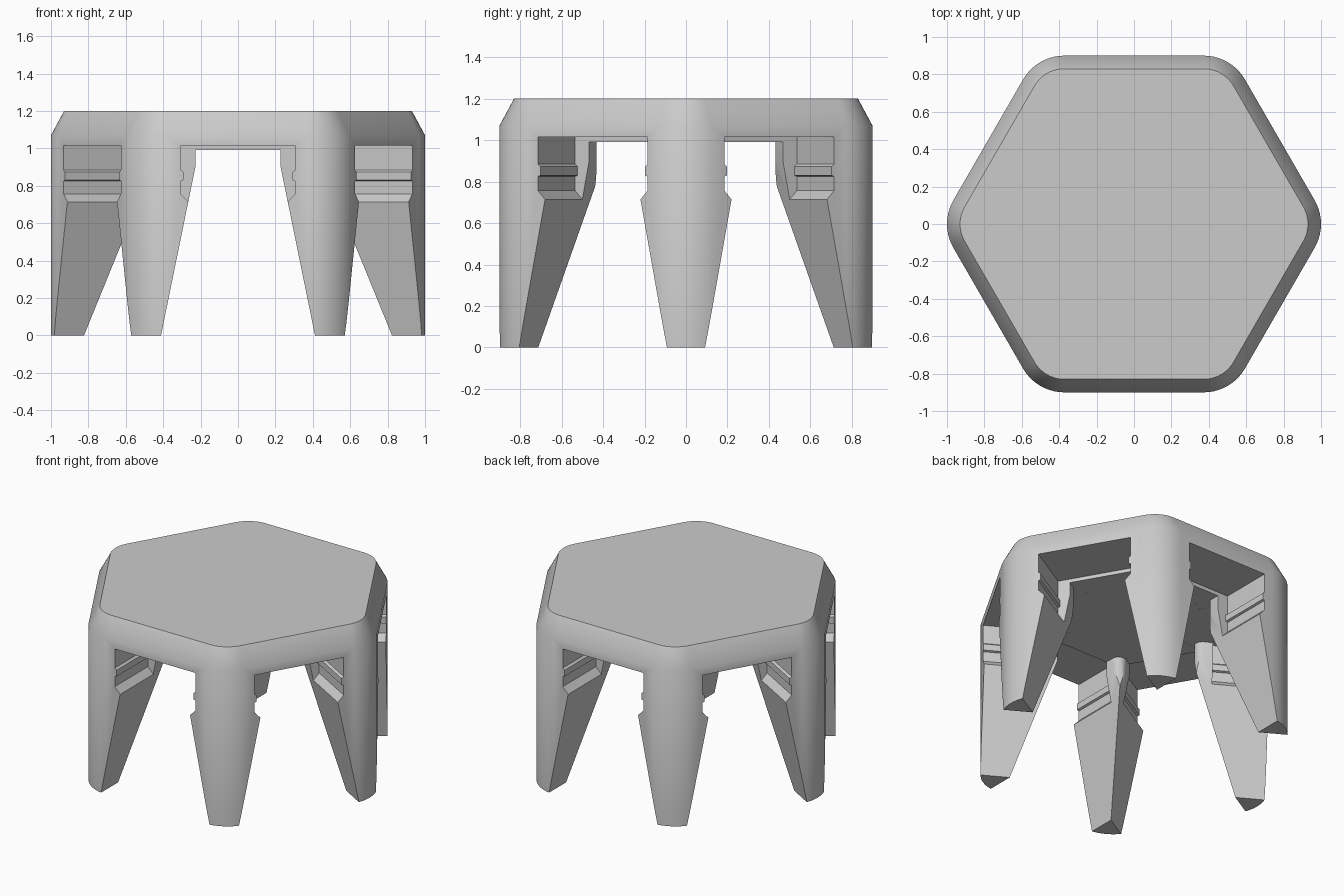
import bpy, bmesh
from math import radians, cos, sin, sqrt
from mathutils import Matrix, Vector

default = bpy.data.objects.get("Cube")
if default:
    bpy.data.objects.remove(default, do_unlink=True)

APOTHEM = 0.9        # centre to flat side
CORNER = 0.254       # corner radius
INSET = 0.07         # top chamfer
CEILING = 0.99       # underside of the seat


def make_object(name, bm):
    bmesh.ops.recalc_face_normals(bm, faces=bm.faces)
    mesh = bpy.data.meshes.new(name)
    bm.to_mesh(mesh)
    bm.free()
    obj = bpy.data.objects.new(name, mesh)
    bpy.context.collection.objects.link(obj)
    return obj


def prism(points, direction, angle):
    """Extrude a planar outline, then turn it about the z axis."""
    bm = bmesh.new()
    face = bm.faces.new([bm.verts.new(p) for p in points])
    result = bmesh.ops.extrude_face_region(bm, geom=[face], use_keep_orig=True)
    moved = [g for g in result["geom"] if isinstance(g, bmesh.types.BMVert)]
    bmesh.ops.translate(bm, vec=Vector(direction), verts=moved)
    bm.transform(Matrix.Rotation(radians(angle), 4, "Z"))
    cutter = make_object("cutter", bm)
    cutter.hide_render = True
    return cutter


def cut(target, cutter):
    mod = target.modifiers.new("cut", "BOOLEAN")
    mod.operation = "DIFFERENCE"
    mod.solver = "EXACT"
    mod.object = cutter
    bpy.context.view_layer.objects.active = target
    bpy.ops.object.modifier_apply(modifier=mod.name)
    bpy.data.objects.remove(cutter, do_unlink=True)


def sector_outline(radius, steps=5):
    """One sixth of a rounded hexagon, from the middle of one corner to the next."""
    centre = (APOTHEM - CORNER) / cos(radians(30))
    points = [(0, 0)]
    for corner in (0, 60):
        c = radians(corner)
        for i in range(steps + 1):
            a = radians(corner / 2 + 30 * i / steps)
            points.append((centre * cos(c) + radius * cos(a),
                           centre * sin(c) + radius * sin(a)))
    return points


# One sixth of the solid block, with a chamfered top
bm = bmesh.new()
rings = []
for radius, z in ((CORNER, 0), (CORNER, 1.07), (CORNER - INSET, 1.2)):
    rings.append([bm.verts.new((x, y, z)) for x, y in sector_outline(radius)])
for low, high in zip(rings, rings[1:]):
    for i in range(len(low)):
        j = (i + 1) % len(low)
        bm.faces.new((low[i], low[j], high[j], high[i]))
bm.faces.new(rings[0])
bm.faces.new(rings[-1])
stool = make_object("stool", bm)

# Tapered opening that leaves half a wedge leg at each end
half_tunnel = [(0.432, -0.1), (0.228, 0.9), (0.228, CEILING)]
tunnel = half_tunnel + [(-s, z) for s, z in reversed(half_tunnel)]
cut(stool, prism([(-0.3, s, z) for s, z in tunnel], (1.6, 0, 0), 30))

# Recess with a raised band and a sloped lower shoulder
half_recess = [(0.22, 0.665), (0.306, 0.757), (0.306, 0.825), (0.292, 0.83),
               (0.292, 0.873), (0.306, 0.885), (0.306, 1.015)]
recess = half_recess + [(-s, z) for s, z in reversed(half_recess)]
cut(stool, prism([(0.54, s, z) for s, z in recess], (0.6, 0, 0), 30))

# Rounded inner edge at the top of each leg
arc_r = 0.05
arc_x = 0.456 + 2 * arc_r
arc = [(arc_r, 240 - 120 * i / 9) for i in range(1, 9)]
arc = [(arc_r + 0.0015, 240)] + arc + [(arc_r + 0.0015, 120)]
width = arc[0][0] * sqrt(3) / 2
outline = [(0.42, width), (0.42, -width)]
outline += [(arc_x + r * cos(radians(a)), r * sin(radians(a))) for r, a in arc]
for angle in (0, 60):
    cut(stool, prism([(x, y, 0.7) for x, y in outline],
                     (0, 0, CEILING + 0.0005 - 0.7), angle))

# Open the seams, repeat the sixth around the axis and weld it together
bm = bmesh.new()
bm.from_mesh(stool.data)
seams = []
for angle in (0, 60):
    normal = Vector((-sin(radians(angle)), cos(radians(angle)), 0))
    seams += [f for f in bm.faces if abs(f.normal.dot(normal)) > 0.999
              and abs(f.calc_center_median().dot(normal)) < 1e-4]
bmesh.ops.delete(bm, geom=seams, context="FACES")
sixth = bm.verts[:] + bm.edges[:] + bm.faces[:]
for k in range(1, 6):
    copy = bmesh.ops.duplicate(bm, geom=sixth)["geom"]
    bmesh.ops.rotate(bm, cent=(0, 0, 0), matrix=Matrix.Rotation(radians(60 * k), 3, "Z"),
                     verts=[g for g in copy if isinstance(g, bmesh.types.BMVert)])
bmesh.ops.remove_doubles(bm, verts=bm.verts, dist=0.0004)
bmesh.ops.dissolve_limit(bm, angle_limit=radians(0.5), verts=bm.verts, edges=bm.edges)
bmesh.ops.recalc_face_normals(bm, faces=bm.faces)
bm.to_mesh(stool.data)
bm.free()

# Single grey finish
grey = bpy.data.materials.new("light grey")
grey.use_nodes = True
colour = (0.6, 0.6, 0.6, 1)
grey.diffuse_color = colour
grey.node_tree.nodes["Principled BSDF"].inputs["Base Color"].default_value = colour
stool.data.materials.clear()
stool.data.materials.append(grey)
for polygon in stool.data.polygons:
    polygon.material_index = 0

# Smooth corners, crisp edges
bpy.ops.object.select_all(action="DESELECT")
stool.select_set(True)
bpy.context.view_layer.objects.active = stool
bpy.ops.object.shade_smooth_by_angle(angle=radians(30))
